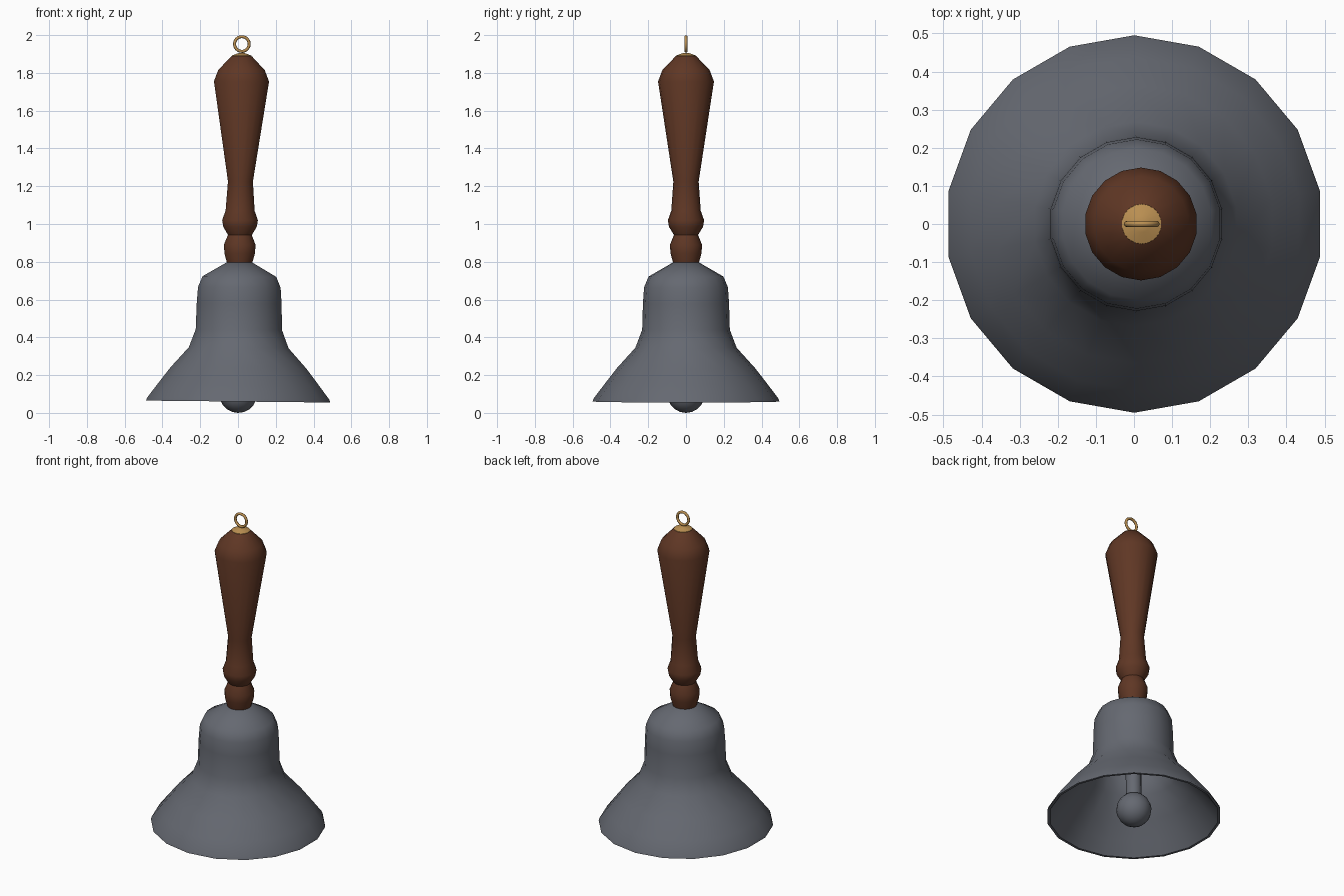
import bpy, bmesh, math
from mathutils import Matrix

cube = bpy.data.objects.get("Cube")
if cube:
    bpy.data.objects.remove(cube, do_unlink=True)

SIDES = 18
TILT = Matrix.Rotation(0.0105, 4, 'Y')   # whole bell leans slightly


def material(name, rgb):
    m = bpy.data.materials.new(name)
    m.use_nodes = True
    m.diffuse_color = (*rgb, 1)
    m.node_tree.nodes["Principled BSDF"].inputs["Base Color"].default_value = (*rgb, 1)
    return m


IRON = material("dark grey metal", (0.13, 0.14, 0.165))
WOOD = material("brown wood", (0.115, 0.038, 0.018))
BRASS = material("brass", (0.5, 0.28, 0.085))


def finish(obj, name, mat, angle=40):
    obj.name = obj.data.name = name
    obj.data.materials.append(mat)
    obj.data.transform(obj.matrix_world)
    obj.data.transform(TILT)
    obj.matrix_world = Matrix.Identity(4)
    bpy.ops.object.select_all(action='DESELECT')
    obj.select_set(True)
    bpy.context.view_layer.objects.active = obj
    bpy.ops.object.shade_smooth_by_angle(angle=math.radians(angle))


def lathe(name, profile, mat, sides=SIDES, angle=40):
    """Turn a (radius, height) profile about z; both ends are capped."""
    bm = bmesh.new()
    rings = []
    for r, z in profile:
        rings.append([bm.verts.new((r * math.cos(a), r * math.sin(a), z))
                      for a in (math.pi / 2 + math.tau * i / sides for i in range(sides))])
    for low, high in zip(rings, rings[1:]):
        for i in range(sides):
            j = (i + 1) % sides
            bm.faces.new((low[i], low[j], high[j], high[i]))
    bm.faces.new(rings[0][::-1])
    bm.faces.new(rings[-1])
    bmesh.ops.recalc_face_normals(bm, faces=bm.faces)
    mesh = bpy.data.meshes.new(name)
    bm.to_mesh(mesh)
    bm.free()
    obj = bpy.data.objects.new(name, mesh)
    bpy.context.collection.objects.link(obj)
    bpy.context.view_layer.update()
    finish(obj, name, mat, angle)


# Bell: outer wall from crown to rim, then back up the inside
outer = [(0.068, 0.797), (0.198, 0.722), (0.222, 0.665), (0.228, 0.58), (0.232, 0.44),
         (0.268, 0.345), (0.365, 0.238), (0.437, 0.145), (0.49, 0.075), (0.495, 0.06)]
inner = [(r - 0.016, z - 0.012) for r, z in reversed(outer[1:-2])]
lathe("bell_body", outer + [(0.48, 0.06)] + inner + [(0.05, 0.765)], IRON)

# Clapper: rod and ball
lathe("clapper_rod", [(0.045, 0.15), (0.045, 0.77)], IRON, sides=12)
bpy.ops.mesh.primitive_uv_sphere_add(segments=16, ring_count=10, radius=0.1, location=(0, 0, 0.1))
finish(bpy.context.object, "clapper_ball", IRON)

# Turned handle
lathe("handle", [(0.067, 0.79), (0.082, 0.845), (0.085, 0.89), (0.064, 0.942), (0.09, 0.985),
                 (0.096, 1.02), (0.078, 1.07), (0.067, 1.225), (0.148, 1.755),
                 (0.125, 1.815), (0.055, 1.888), (0.045, 1.893)], WOOD, angle=50)

# Brass cap and hanging ring
lathe("handle_cap", [(0.053, 1.885), (0.052, 1.892), (0.022, 1.903), (0.01, 1.906)], BRASS)
bpy.ops.mesh.primitive_torus_add(major_segments=18, minor_segments=8, major_radius=0.039,
                                 minor_radius=0.008, location=(0, 0, 1.953),
                                 rotation=(math.pi / 2, 0, 0))
bpy.context.view_layer.update()
finish(bpy.context.object, "hanging_ring", BRASS, angle=60)
